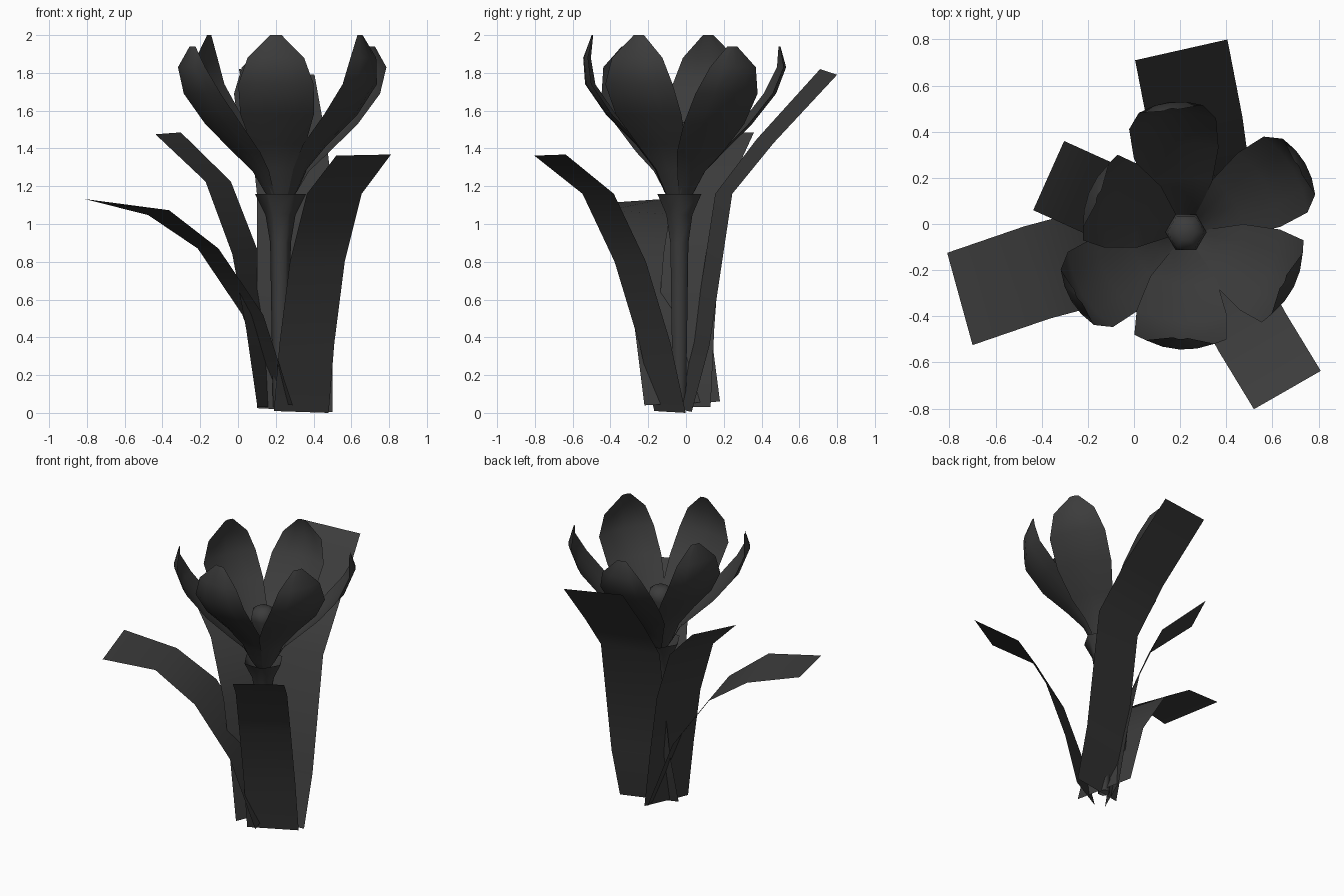
import bpy
from math import cos, sin, pi, radians
from mathutils import Vector

cube = bpy.data.objects.get("Cube")
if cube:
    bpy.data.objects.remove(cube, do_unlink=True)

charcoal = bpy.data.materials.new("charcoal")
charcoal.use_nodes = True
COLOUR = (0.045, 0.045, 0.045, 1)
charcoal.diffuse_color = COLOUR
charcoal.node_tree.nodes["Principled BSDF"].inputs["Base Color"].default_value = COLOUR

CENTRE = Vector((0.225, -0.035, 0))


def grid_object(name, rows, closed=False, cap=False, angle=50):
    """Skin equal-length rows of points into a surface."""
    n = len(rows[0])
    faces = []
    for i in range(len(rows) - 1):
        for j in range(n if closed else n - 1):
            k = (j + 1) % n
            faces.append((i * n + j, i * n + k, (i + 1) * n + k, (i + 1) * n + j))
    if cap:
        faces.append(tuple(range((len(rows) - 1) * n, len(rows) * n)))
    mesh = bpy.data.meshes.new(name)
    mesh.from_pydata([p for row in rows for p in row], [], faces)
    mesh.materials.append(charcoal)
    obj = bpy.data.objects.new(name, mesh)
    bpy.context.collection.objects.link(obj)
    bpy.ops.object.select_all(action="DESELECT")
    obj.select_set(True)
    bpy.context.view_layer.objects.active = obj
    bpy.ops.object.shade_smooth_by_angle(angle=radians(angle))
    return obj


def lathe(name, profile, cap=False):
    """Six-sided turned part around the flower axis."""
    rows = [[CENTRE + Vector((r * cos(k * pi / 3), r * sin(k * pi / 3), z))
             for k in range(6)] for r, z in profile]
    return grid_object(name, rows, closed=True, cap=cap, angle=65)


def petal(name, angle, profile, reach=1.0):
    """Cupped petal from (radius, height, half width) stations."""
    out = Vector((cos(angle), sin(angle), 0))
    side = Vector((-out.y, out.x, 0))
    rows = []
    for r, z, w in profile:
        rows.append([CENTRE + out * (r * reach - 0.22 * w * s * s) + side * (w * s)
                     + Vector((0, 0, z)) for s in (-1, -0.5, 0, 0.5, 1)])
    return grid_object(name, rows)


def leaf(name, half_edge, path, tilts=(0, 0, 0, 0, 0)):
    """Strap leaf swept along a centre path, each station tilted a little."""
    rows = []
    for p, tilt in zip(path, tilts):
        h = Vector((*half_edge, tilt))
        rows.append([Vector(p) - h, Vector(p) + h])
    return grid_object(name, rows)


# Stem with flared top, and the pistil inside the flower
lathe("stem", [(0.04, 0.03), (0.05, 0.6), (0.055, 0.9), (0.08, 1.05), (0.135, 1.16)])
lathe("pistil", [(0.03, 1.16), (0.04, 1.35), (0.09, 1.46), (0.08, 1.51), (0.04, 1.54)], cap=True)

# Two alternating kinds of petal, meeting in a funnel at the base
throat = [(0.03, 1.09, 0.018), (0.08, 1.17, 0.048)]
upright = throat + [(0.13, 1.29, 0.08), (0.23, 1.42, 0.143), (0.39, 1.58, 0.195),
                    (0.5, 1.74, 0.2), (0.51, 1.88, 0.15), (0.465, 2.0, 0.03)]
spread = throat + [(0.14, 1.28, 0.085), (0.24, 1.38, 0.14), (0.395, 1.53, 0.185),
                   (0.525, 1.69, 0.19), (0.58, 1.83, 0.14), (0.55, 1.94, 0.03)]
for i, (a, reach) in enumerate(((158, 0.89), (267, 1), (333, 1.03))):
    petal(f"upright_petal_{i + 1}", radians(a), upright, reach)
for i, (a, reach) in enumerate(((30, 1.03), (97, 0.98), (211, 1))):
    petal(f"spread_petal_{i + 1}", radians(a), spread, reach)

# Strap leaves around the stem
leaf("back_leaf", (0.2, 0.045),
     [(0.3, -0.015, 0.015), (0.3, 0.08, 0.37), (0.3, 0.2, 1.16),
      (0.27, 0.42, 1.44), (0.205, 0.755, 1.805)], (-0.01, -0.01, 0, -0.01, -0.015))
leaf("front_leaf", (0.145, 0.083),
     [(0.335, -0.085, 0.005), (0.365, -0.165, 0.37), (0.42, -0.295, 0.8),
      (0.51, -0.465, 1.16), (0.665, -0.72, 1.365)], (-0.005, 0, 0, 0, 0.003))
leaf("right_upper_leaf", (0.067, 0.15),
     [(0.17, -0.02, 0.03), (0.11, 0, 0.45), (0.037, 0.03, 0.85),
      (-0.105, 0.09, 1.225), (-0.37, 0.21, 1.48)], (0, 0.005, 0.01, 0, 0.005))
leaf("right_lower_leaf", (-0.055, 0.2),
     [(0.235, -0.02, 0.05), (0.078, -0.08, 0.52), (-0.158, -0.14, 0.87),
      (-0.42, -0.21, 1.06), (-0.755, -0.325, 1.118)], (0.01, 0, 0, -0.013, 0.014))
